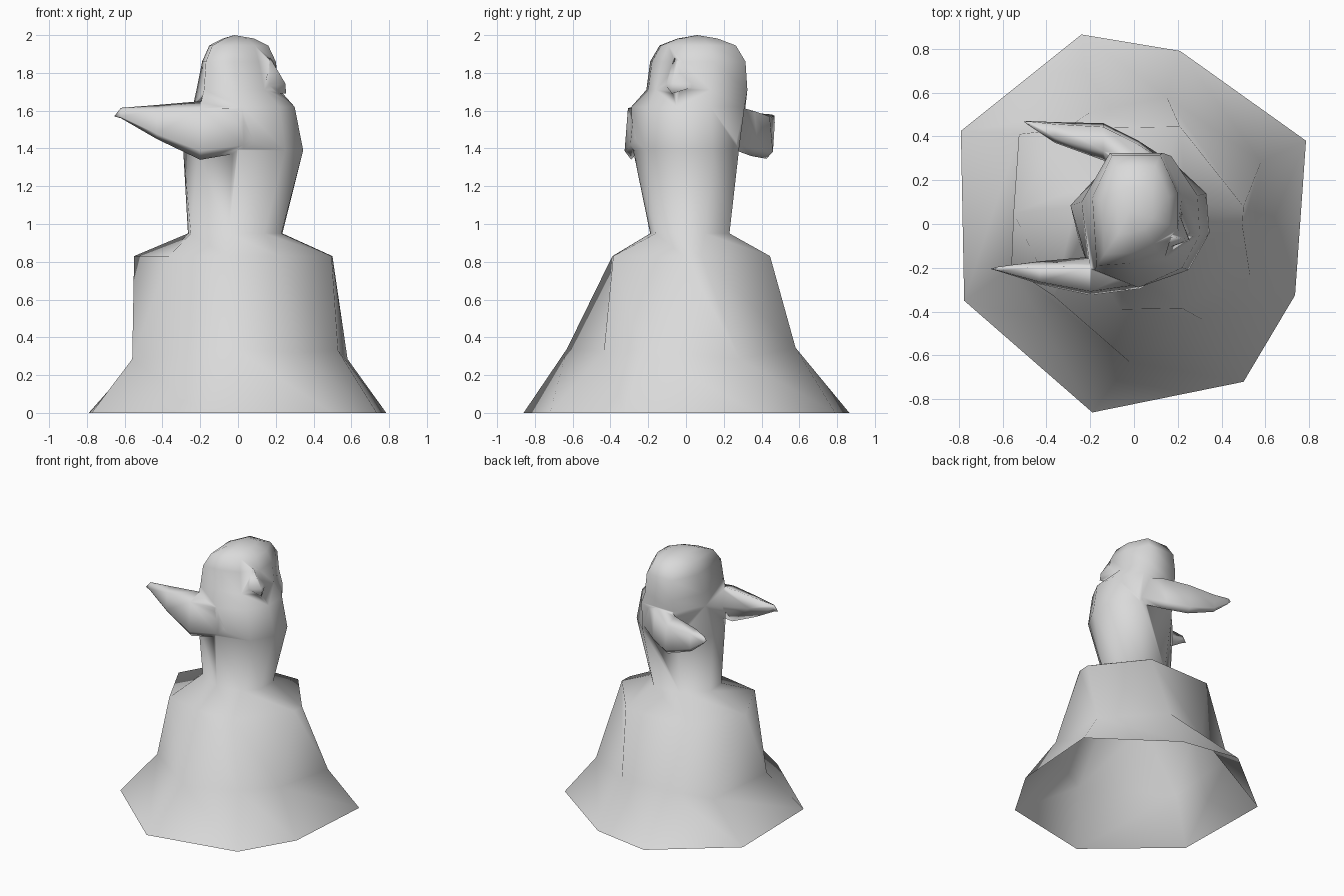
import bpy
import bmesh
from mathutils import Vector

if "Cube" in bpy.data.objects:
    bpy.data.objects.remove(bpy.data.objects["Cube"])

clay = bpy.data.materials.new("clay_grey")
clay.diffuse_color = (0.7, 0.7, 0.7, 1.0)
clay.use_nodes = True
clay.node_tree.nodes["Principled BSDF"].inputs["Base Color"].default_value = clay.diffuse_color


def finish(bm, name):
    bmesh.ops.recalc_face_normals(bm, faces=bm.faces)
    for f in bm.faces:
        f.smooth = True
    mesh = bpy.data.meshes.new(name)
    bm.to_mesh(mesh)
    bm.free()
    mesh.materials.append(clay)
    ob = bpy.data.objects.new(name, mesh)
    bpy.context.collection.objects.link(ob)
    return ob


def loft(name, rings, end_point):
    """Skin a stack of equal-length point rings, capped at the start and pointed at the end."""
    bm = bmesh.new()
    loops = [[bm.verts.new(p) for p in ring] for ring in rings]
    n = len(loops[0])
    for a, b in zip(loops, loops[1:]):
        for i in range(n):
            j = (i + 1) % n
            bm.faces.new((a[i], a[j], b[j], b[i]))
    bm.faces.new(loops[0])
    tip = bm.verts.new(end_point)
    for i in range(n):
        bm.faces.new((loops[-1][i], loops[-1][(i + 1) % n], tip))
    return finish(bm, name)


# Eight-sided sections of the flared base, chest, shoulders and neck
robe = [
    (0.0, [(.785, .38), (.735, -.325), (.5, -.72), (-.19, -.86),
           (-.775, -.35), (-.79, .425), (-.24, .865), (.21, .79)]),
    (0.31, [(.58, .285), (.53, -.235), (.31, -.435), (-.02, -.63),
            (-.56, -.2), (-.525, .41), (-.2, .51), (.15, .58)]),
    (0.83, [(.5, .08), (.495, -.01), (.22, -.385), (-.06, -.39),
            (-.365, -.33), (-.55, .05), (-.31, .435), (.21, .445)]),
    (0.95, [(.235, .1), (.23, -.06), (.14, -.16), (-.05, -.19),
            (-.25, -.08), (-.265, .08), (-.1, .22), (.12, .23)]),
]
# Sections of the jaw, cheeks, brow and crown
head = [
    (1.39, [(.33, .14), (.345, -.04), (.25, -.21), (0, -.28),
            (-.21, -.19), (-.29, .085), (-.12, .27), (.18, .28)]),
    (1.62, [(.29, .13), (.3, -.05), (.22, -.2), (.02, -.29),
            (-.2, -.21), (-.24, .1), (-.11, .315), (.17, .31)]),
    (1.71, [(.22, .13), (.21, -.05), (.14, -.16), (0, -.2),
            (-.18, -.21), (-.22, .1), (-.11, .325), (.13, .325)]),
    (1.86, [(.2, .14), (.2, -.02), (.11, -.13), (-.02, -.18),
            (-.17, -.19), (-.19, .12), (-.1, .315), (.12, .315)]),
]
rings = [[(x, y, z) for x, y in pts] for z, pts in robe + head]
# The hem of the chest rises and falls a little
hem = [-.025, .02, .01, .03, -.025, -.01, .01, .035]
rings[1] = [(x, y, z + d) for (x, y, z), d in zip(rings[1], hem)]
cx, cy = 0, 0.06
brow = rings[-1]
for s, z in ((.8, 1.945), (.42, 1.982)):
    rings.append([(cx + (x - cx) * s, cy + (y - cy) * s, z) for x, y, _ in brow])
bust = loft("bust", rings, (-.02, .06, 2.0))


# Swept-back side blades: x, outer y, inner y, bottom z, top z
def blade(name, sections, tip):
    rs = []
    for x, out, inn, zb, zt in sections:
        h, w = zt - zb, inn - out
        rs.append([(x, out + w * .75, zt), (x, out + w * .1, zt - h * .12),
                   (x, out, zb + h * .15), (x, out + w * .2, zb),
                   (x, inn, zb + h * .55)])
    return loft(name, rs, tip)


parts = [
    blade("front_blade", [(.17, -.2, -.06, 1.43, 1.6), (.03, -.295, -.1, 1.38, 1.64),
                          (-.2, -.325, -.15, 1.34, 1.65), (-.43, -.275, -.17, 1.45, 1.63),
                          (-.62, -.215, -.195, 1.56, 1.615)], (-.655, -.205, 1.57)),
    blade("back_blade", [(.19, .27, .1, 1.4, 1.62), (.02, .38, .2, 1.36, 1.63),
                         (-.14, .46, .29, 1.345, 1.6), (-.36, .465, .37, 1.43, 1.585),
                         (-.48, .47, .45, 1.53, 1.58)], (-.505, .468, 1.56)),
]

# Hooked nose and brow ridge on the +x side
bm = bmesh.new()
for p in [(.17, -.06, 1.88), (.19, .09, 1.74), (.15, -.11, 1.74), (.16, -.06, 1.69),
          (.215, -.06, 1.79), (.25, -.07, 1.745), (.255, -.075, 1.69)]:
    bm.verts.new(Vector(p))
bmesh.ops.convex_hull(bm, input=bm.verts)
parts.append(finish(bm, "nose"))

# Fuse the blades and nose into the bust so no hidden surfaces remain inside
for part in parts:
    mod = bust.modifiers.new("fuse_" + part.name, "BOOLEAN")
    mod.operation = "UNION"
    mod.solver = "EXACT"
    mod.object = part
bpy.context.view_layer.update()
fused = bpy.data.meshes.new_from_object(bust.evaluated_get(bpy.context.evaluated_depsgraph_get()))
bust.modifiers.clear()
bust.data = fused
for part in parts:
    bpy.data.objects.remove(part)

# Open the hollow underside
bm = bmesh.new()
bm.from_mesh(fused)
floor = [f for f in bm.faces if all(v.co.z < 0.001 for v in f.verts)]
bmesh.ops.delete(bm, geom=floor, context="FACES")
bm.to_mesh(fused)
bm.free()
